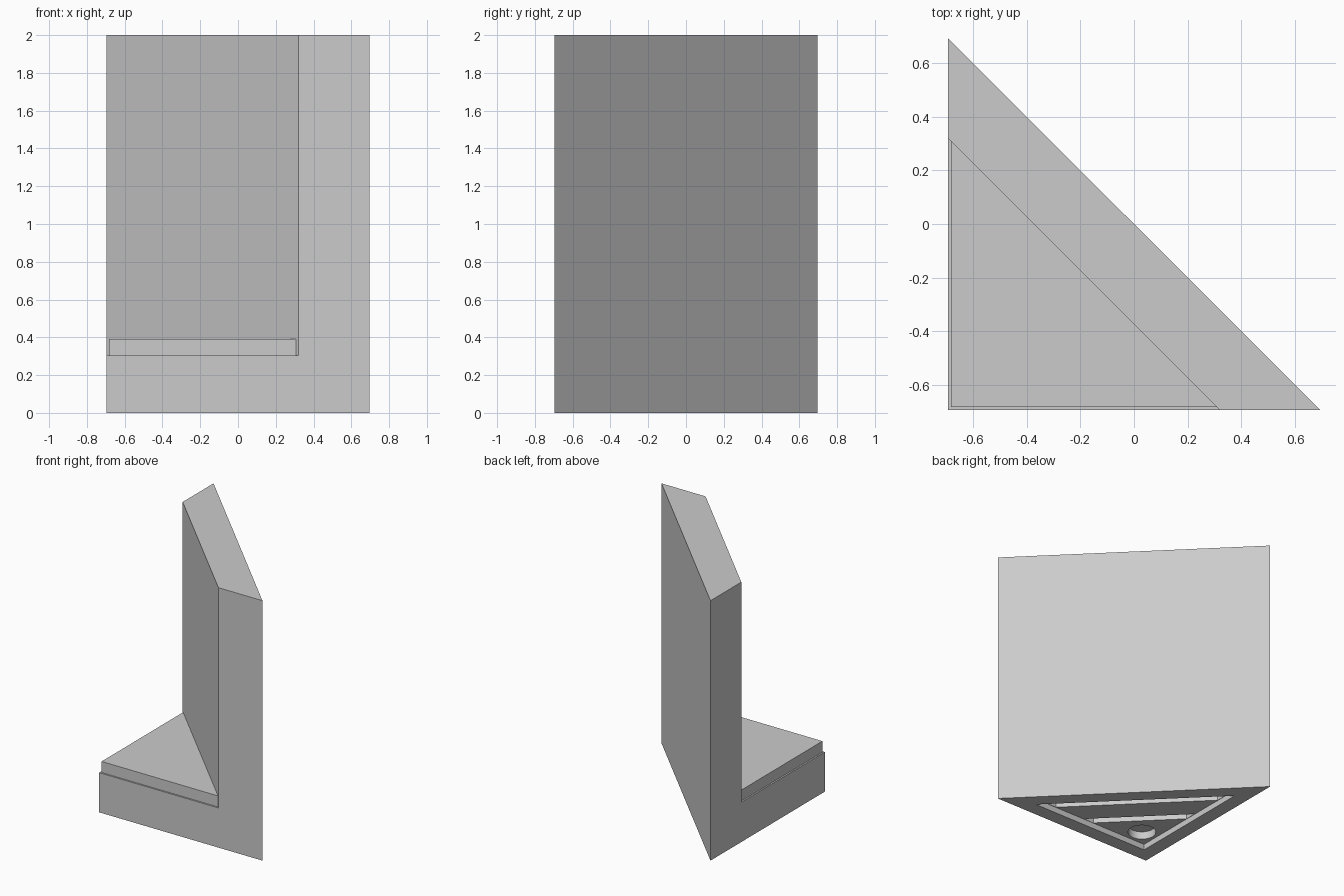
import bpy
import math

cube = bpy.data.objects.get("Cube")
if cube:
    bpy.data.objects.remove(cube, do_unlink=True)

HALF = 0.695          # half of the footprint's leg
LEG = 2 * HALF
SEAT = 0.305          # height of the low corner block
ROOT2 = math.sqrt(2)

grey = bpy.data.materials.new("light grey")
grey.use_nodes = True
grey.diffuse_color = (0.6, 0.6, 0.6, 1)
grey.node_tree.nodes["Principled BSDF"].inputs["Base Color"].default_value = (0.6, 0.6, 0.6, 1)


def prism(name, outline, z0, z1):
    """Upright prism; the outline is measured from the right-angled corner."""
    n = len(outline)
    verts = [(u - HALF, v - HALF, z) for z in (z0, z1) for u, v in outline]
    faces = [list(range(n))[::-1], list(range(n, 2 * n))]
    faces += [(i, (i + 1) % n, n + (i + 1) % n, n + i) for i in range(n)]
    mesh = bpy.data.meshes.new(name)
    mesh.from_pydata(verts, [], faces)
    mesh.materials.append(grey)
    obj = bpy.data.objects.new(name, mesh)
    bpy.context.collection.objects.link(obj)
    return obj


def triangle(inset, total):
    """Right triangle inset from both legs, closed by the line u + v = total."""
    return [(inset, inset), (total - inset, inset), (inset, total - inset)]


def strip(inset, near, far):
    """Band parallel to the long side, running from leg to leg."""
    return [(near - inset, inset), (inset, near - inset),
            (inset, far - inset), (far - inset, inset)][::-1]


def cut(target, cutter):
    mod = target.modifiers.new("cut", "BOOLEAN")
    mod.operation = "DIFFERENCE"
    mod.solver = "EXACT"
    mod.object = cutter
    bpy.ops.object.select_all(action="DESELECT")
    bpy.context.view_layer.objects.active = target
    target.select_set(True)
    bpy.ops.object.modifier_apply(modifier=mod.name)
    bpy.data.objects.remove(cutter, do_unlink=True)


# Tall back wall and low corner block in one solid
inner = LEG - 0.375
body = prism("wall_and_base", triangle(0, LEG), 0, 2)
cut(body, prism("corner_cutter", [(-1, -1), (inner + 1, -1), (-1, inner + 1)], SEAT, 2.5))

# Shallow triangular recess underneath
WALL, DEPTH = 0.11, 0.045
cut(body, prism("recess_cutter", triangle(WALL, LEG - WALL * ROOT2), -0.1, DEPTH))

# Two slots and a round hole in the roof of the recess
for near, far in ((1.14, 1.05), (0.79, 0.70)):
    cut(body, prism("slot_cutter", strip(WALL + 0.003, far, near), 0.01, DEPTH + 0.06))
circle = [(0.235 + 0.1 * math.cos(a), 0.235 + 0.1 * math.sin(a))
          for a in (math.tau * i / 48 for i in range(48))]
cut(body, prism("hole_cutter", circle, 0.01, DEPTH + 0.06))

# Slightly inset pad on the corner block
pad = prism("corner_pad", triangle(0.012, inner), SEAT, 0.39)

# Smooth only the round hole; all other edges stay sharp
bpy.ops.object.select_all(action="DESELECT")
body.select_set(True)
bpy.context.view_layer.objects.active = body
bpy.ops.object.shade_smooth_by_angle(angle=math.radians(20))
